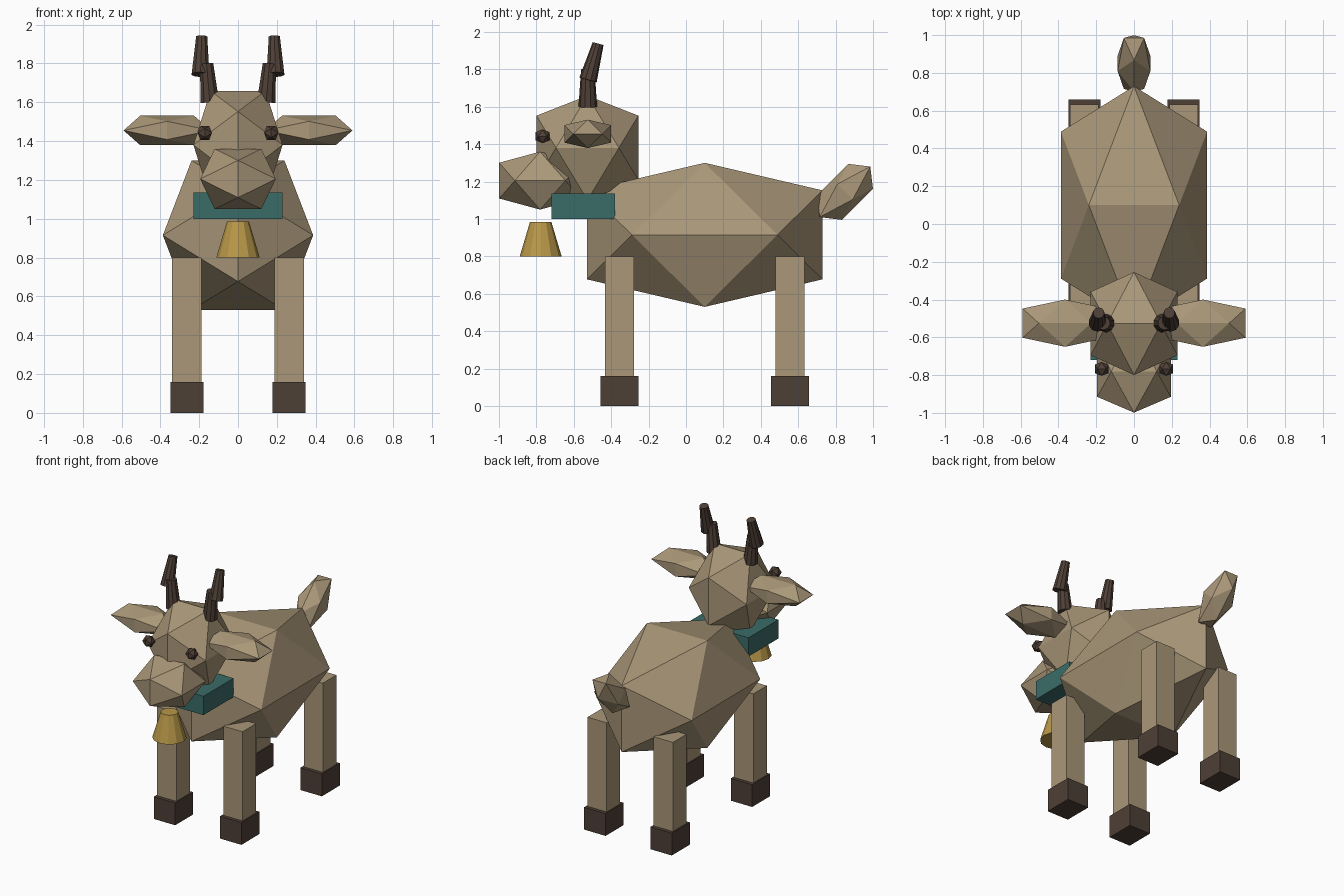
import bpy, bmesh
from math import radians
from mathutils import Vector, Matrix

if "Cube" in bpy.data.objects:
    bpy.data.objects.remove(bpy.data.objects["Cube"])


def material(name, rgb):
    m = bpy.data.materials.new(name)
    m.diffuse_color = (*rgb, 1)
    m.use_nodes = True
    m.node_tree.nodes["Principled BSDF"].inputs["Base Color"].default_value = m.diffuse_color
    return m


HIDE = material("tan_hide", (0.40, 0.31, 0.19))
DARK = material("dark_horn", (0.076, 0.05, 0.037))
TEAL = material("teal_collar", (0.042, 0.15, 0.14))
GOLD = material("brass", (0.48, 0.31, 0.065))


def finish(name, bm, mat):
    bmesh.ops.recalc_face_normals(bm, faces=bm.faces[:])
    me = bpy.data.meshes.new(name)
    bm.to_mesh(me)
    bm.free()
    me.materials.append(mat)
    ob = bpy.data.objects.new(name, me)
    bpy.context.collection.objects.link(ob)
    return ob


def gem(name, loc, radii, mat, tilt=0.0):
    """Stretched icosahedron with its upper edge running along x."""
    s, t = 0.5257, 0.8507
    bm = bmesh.new()
    for a in (-1, 1):
        for b in (-1, 1):
            for v in ((a * s, 0, b * t), (0, a * t, b * s), (a * t, b * s, 0)):
                bm.verts.new(v)
    bmesh.ops.convex_hull(bm, input=bm.verts[:])
    bm.transform(Matrix.Rotation(tilt, 4, 'X') @ Matrix.Diagonal((*radii, 1)))
    ob = finish(name, bm, mat)
    ob.location = loc
    return ob


def box(name, lo, hi, mat):
    lo, hi = Vector(lo), Vector(hi)
    bm = bmesh.new()
    bmesh.ops.create_cube(bm, size=1, matrix=Matrix.Diagonal((*(hi - lo), 1)))
    ob = finish(name, bm, mat)
    ob.location = (lo + hi) / 2
    return ob


def frustum(name, p0, p1, r0, r1, sides, mat):
    p0, p1 = Vector(p0), Vector(p1)
    d = p1 - p0
    bm = bmesh.new()
    bmesh.ops.create_cone(bm, cap_ends=True, segments=sides, radius1=r0,
                          radius2=r1, depth=d.length,
                          matrix=Vector((0, 0, 1)).rotation_difference(d).to_matrix().to_4x4())
    ob = finish(name, bm, mat)
    ob.location = (p0 + p1) / 2
    return ob


# Body, head, muzzle and raised tail
gem("body", (0, 0.10, 0.915), (0.455, 0.74, 0.4526), HIDE)
gem("head", (0, -0.527, 1.38), (0.27, 0.32, 0.328), HIDE)
gem("muzzle", (0, -0.78, 1.205), (0.229, 0.257, 0.182), HIDE)
gem("tail", (0, 0.85, 1.145), (0.102, 0.11, 0.2245), HIDE, radians(-45))

# Collar and bell
box("collar", (-0.23, -0.72, 1.0), (0.23, -0.38, 1.135), TEAL)
frustum("bell", (0, -0.777, 0.80), (0, -0.777, 0.985), 0.112, 0.057, 12, GOLD)

for side, sx in (("left", 1), ("right", -1)):
    # Ears and eyes
    gem(f"{side}_ear", (sx * 0.365, -0.525, 1.455), (0.264, 0.147, 0.089), HIDE)
    gem(f"{side}_eye", (sx * 0.171, -0.767, 1.442), (0.043, 0.043, 0.043), DARK)
    # Two-piece horns
    frustum(f"{side}_horn_base", (sx * 0.145, -0.525, 1.60),
            (sx * 0.162, -0.525, 1.80), 0.05, 0.036, 10, DARK)
    frustum(f"{side}_horn_tip", (sx * 0.193, -0.524, 1.743),
            (sx * 0.187, -0.47, 1.937), 0.048, 0.03, 10, DARK)
    # Legs and hooves
    for end, y in (("front", -0.356), ("back", 0.556)):
        x = sx * 0.263
        box(f"{side}_{end}_leg", (x - 0.076, y - 0.077, 0.01),
            (x + 0.076, y + 0.077, 0.80), HIDE)
        box(f"{side}_{end}_hoof", (x - 0.085, y - 0.102, 0),
            (x + 0.085, y + 0.102, 0.16), DARK)
